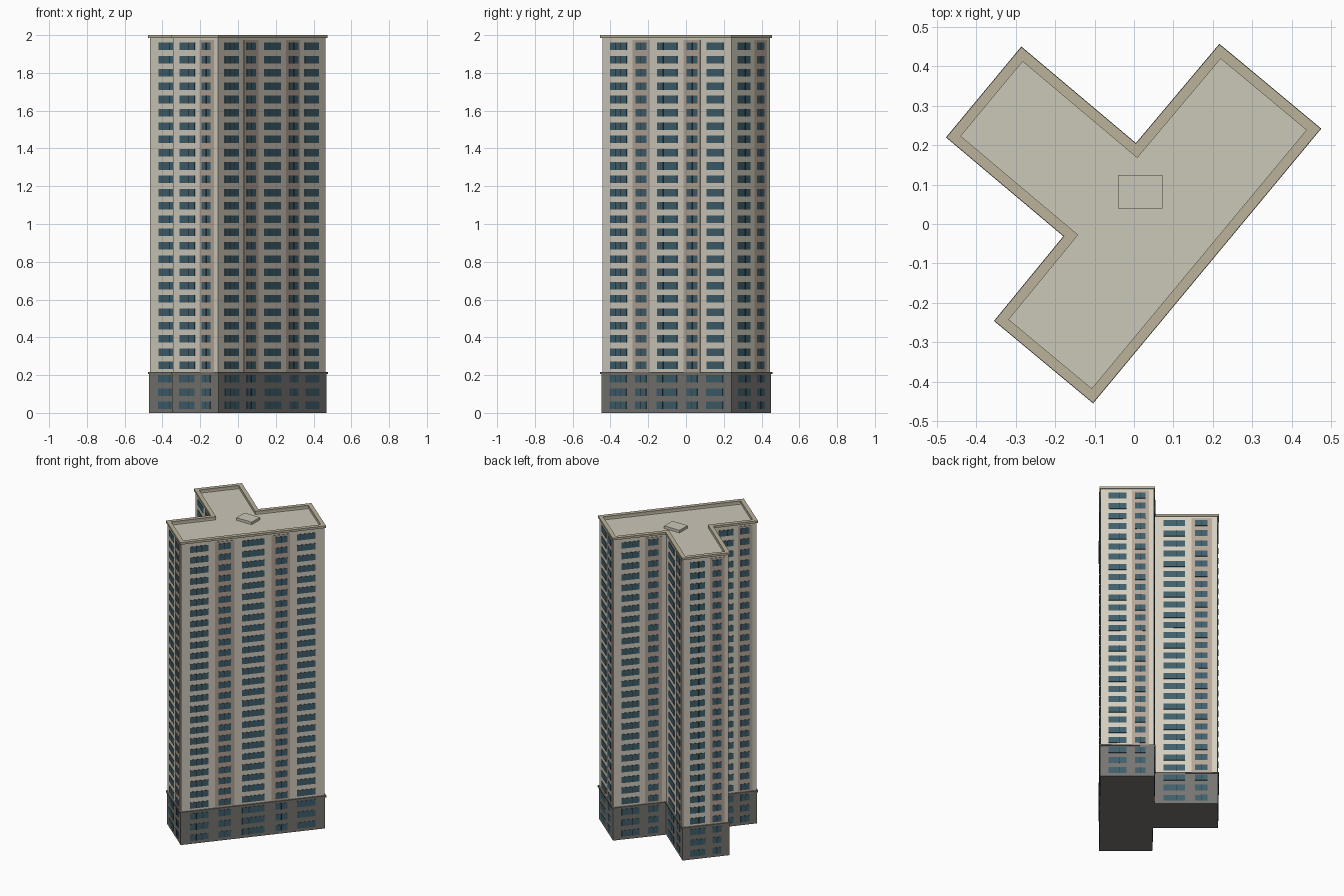
import bpy, bmesh
from mathutils import Vector

if "Cube" in bpy.data.objects:
    bpy.data.objects.remove(bpy.data.objects["Cube"])

# T-shaped footprint, counter-clockwise
PLAN = [Vector(p) for p in [(-.105, -.443), (.463, .241), (.218, .445), (.006, .193),
                            (-.285, .438), (-.465, .221), (-.167, -.03), (-.343, -.245)]]
N = len(PLAN)
BASE_TOP, ROOF, FLOOR = 0.211, 1.974, 0.0704


def material(name, rgb):
    m = bpy.data.materials.new(name)
    m.diffuse_color = (*rgb, 1)
    m.use_nodes = True
    m.node_tree.nodes["Principled BSDF"].inputs["Base Color"].default_value = m.diffuse_color
    return m


CREAM = material("cream wall", (.66, .62, .52))
BROWN = material("brown strip", (.47, .38, .31))
STONE = material("grey base", (.185, .18, .165))
GLASS = material("blue glass", (.05, .115, .15))
DARK = material("dark mullion", (.03, .04, .045))
TAN = material("tan trim", (.5, .45, .33))
ROOFC = material("roof grey", (.6, .57, .48))


def finish(name, bm, mat):
    bmesh.ops.recalc_face_normals(bm, faces=bm.faces)
    me = bpy.data.meshes.new(name)
    bm.to_mesh(me)
    bm.free()
    me.materials.append(mat)
    ob = bpy.data.objects.new(name, me)
    bpy.context.collection.objects.link(ob)
    return ob


def outward(a, b):
    d = (b - a).normalized()
    return Vector((d.y, -d.x))


def offset(d):
    """Footprint grown outward by d with mitred corners."""
    pts = []
    for i in range(N):
        n1 = outward(PLAN[i - 1], PLAN[i])
        n2 = outward(PLAN[i], PLAN[(i + 1) % N])
        pts.append(PLAN[i] + (n1 + n2) * (d / (1 + n1.dot(n2))))
    return pts


def prism(name, d, z0, z1, mat):
    bm = bmesh.new()
    lo = [bm.verts.new((*p, z0)) for p in offset(d)]
    hi = [bm.verts.new((*p, z1)) for p in offset(d)]
    bm.faces.new(lo[::-1])
    bm.faces.new(hi)
    for i in range(N):
        j = (i + 1) % N
        bm.faces.new((lo[i], lo[j], hi[j], hi[i]))
    return finish(name, bm, mat)


def ring(name, d_out, d_in, z0, z1, mat):
    bm = bmesh.new()
    loops = [[bm.verts.new((*p, z)) for p in offset(d)]
             for d, z in ((d_out, z0), (d_out, z1), (d_in, z1), (d_in, z0))]
    for k in range(4):
        a, b = loops[k], loops[(k + 1) % 4]
        for i in range(N):
            j = (i + 1) % N
            bm.faces.new((a[i], a[j], b[j], b[i]))
    return finish(name, bm, mat)


def plate(bm, a, b, u0, u1, z0, z1, out):
    """Thin plate on wall a-b between fractions u0 and u1."""
    n = outward(a, b)
    corners = [a.lerp(b, u0) - n * .001, a.lerp(b, u1) - n * .001,
               a.lerp(b, u1) + n * out, a.lerp(b, u0) + n * out]
    lo = [bm.verts.new((*p, z0)) for p in corners]
    hi = [bm.verts.new((*p, z1)) for p in corners]
    bm.faces.new(lo[::-1])
    bm.faces.new(hi)
    for i in range(4):
        j = (i + 1) % 4
        bm.faces.new((lo[i], lo[j], hi[j], hi[i]))


# Main volumes
prism("base", .004, 0, BASE_TOP, STONE)
prism("tower_walls", 0, BASE_TOP, ROOF, CREAM)
prism("roof_deck", -.01, ROOF - .01, ROOF + .003, ROOFC)
ring("base_ledge", .009, -.005, BASE_TOP - .004, BASE_TOP + .006, STONE)
ring("parapet", 0, -.016, ROOF - .005, 1.994, CREAM)
ring("parapet_cap", .008, -.018, 1.986, 2.0, TAN)

# Roof hatch
bm = bmesh.new()
bmesh.ops.create_cube(bm, size=1)
for v in bm.verts:
    v.co = Vector((.016 + v.co.x * .112, .082 + v.co.y * .085, 1.983 + v.co.z * .022))
finish("roof_hatch", bm, ROOFC)

# Bays per wall: (left, right, brown strip or None, mullion positions)
LONG = [(.06, .19, None, (.35, .65)), (.26, .345, (.235, .37), (.5,)),
        (.425, .58, None, (.3,)), (.658, .74, (.63, .758), (.5,)),
        (.807, .937, None, ())]
SHORT = [(.15, .485, None, (.6,)), (.645, .84, (.59, .91), (.5,))]

strips, windows, mullions = bmesh.new(), bmesh.new(), bmesh.new()
for i in range(N):
    a, b = PLAN[i], PLAN[(i + 1) % N]
    length = (b - a).length
    for u0, u1, strip, splits in (LONG if length > .6 else SHORT):
        if strip:
            plate(strips, a, b, *strip, BASE_TOP, ROOF, .003)
        for floor in range(28):
            z = .04 + floor * FLOOR
            out = .006 if floor < 3 else (.005 if strip else .0025)
            plate(windows, a, b, u0, u1, z - .02, z + .02, out)
            for s in splits:
                u, w = u0 + (u1 - u0) * s, .0022 / length
                plate(mullions, a, b, u - w, u + w, z - .02, z + .02, out + .001)
finish("brown_strips", strips, BROWN)
finish("windows", windows, GLASS)
finish("window_mullions", mullions, DARK)
